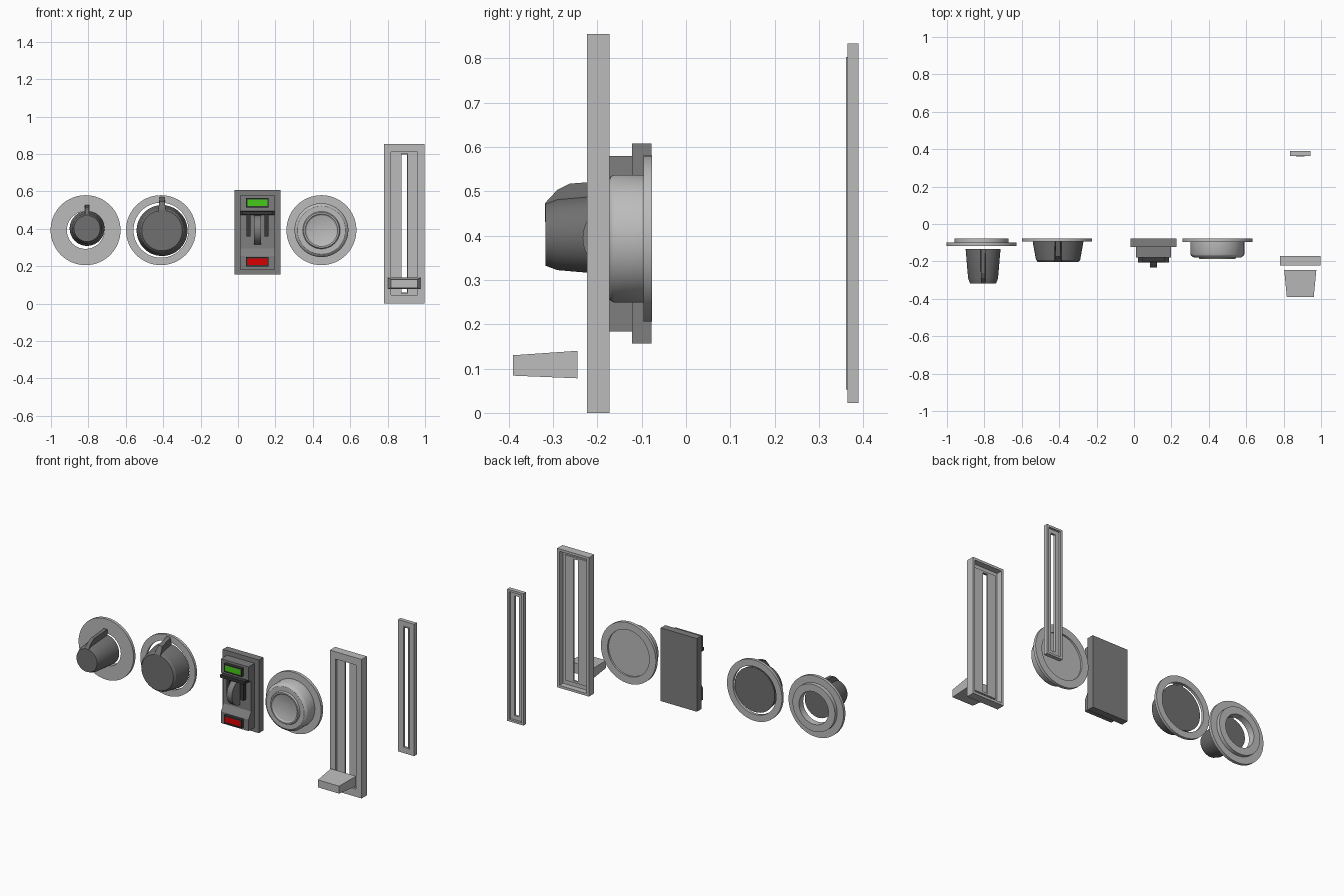
import bpy
import bmesh
from math import sin, cos, tau, pi, radians

cube = bpy.data.objects.get("Cube")
if cube:
    bpy.data.objects.remove(cube, do_unlink=True)


def material(name, r, g, b):
    m = bpy.data.materials.new(name)
    m.use_nodes = True
    m.diffuse_color = (r, g, b, 1)
    m.node_tree.nodes["Principled BSDF"].inputs["Base Color"].default_value = (r, g, b, 1)
    return m


LIGHT = material("light grey", 0.5, 0.5, 0.5)
KNOB = material("dark grey", 0.16, 0.16, 0.16)
BODY = material("mid grey", 0.21, 0.21, 0.21)
BLACK = material("charcoal", 0.04, 0.04, 0.04)
GREEN = material("green", 0.06, 0.6, 0.01)
RED = material("red", 0.7, 0.0, 0.0)

MID_Z = 0.393


def finish(name, bm, mat, smooth=False):
    bmesh.ops.recalc_face_normals(bm, faces=bm.faces)
    mesh = bpy.data.meshes.new(name)
    bm.to_mesh(mesh)
    bm.free()
    mesh.materials.append(mat)
    ob = bpy.data.objects.new(name, mesh)
    bpy.context.collection.objects.link(ob)
    if smooth:
        bpy.ops.object.select_all(action='DESELECT')
        ob.select_set(True)
        bpy.context.view_layer.objects.active = ob
        bpy.ops.object.shade_smooth_by_angle(angle=radians(30))
    return ob


def lathe(name, profile, cx, mat, cz=MID_Z, closed=False, n=64):
    """Turn (radius, y) points about the y axis; open profiles get end caps."""
    bm = bmesh.new()
    rings = [[bm.verts.new((cx + r * cos(tau * i / n), y, cz + r * sin(tau * i / n)))
              for i in range(n)] for r, y in profile]
    pairs = list(zip(rings, rings[1:]))
    if closed:
        pairs.append((rings[-1], rings[0]))
    else:
        bm.faces.new(rings[0])
        bm.faces.new(rings[-1])
    for a, b in pairs:
        for i in range(n):
            j = (i + 1) % n
            bm.faces.new((a[i], a[j], b[j], b[i]))
    return finish(name, bm, mat, True)


def prism(name, pts, cx, mat, smooth=False):
    """Side outline of (y, z, half width) points, given thickness along x."""
    bm = bmesh.new()
    left, right = ([bm.verts.new((cx + s * w, y, z)) for y, z, w in pts] for s in (1, -1))
    bm.faces.new(left)
    bm.faces.new(right)
    for i in range(len(pts)):
        j = (i + 1) % len(pts)
        bm.faces.new((left[i], left[j], right[j], right[i]))
    return finish(name, bm, mat, smooth)


def box(name, cx, w, y0, y1, z0, z1, mat):
    return prism(name, [(y0, z0, w), (y0, z1, w), (y1, z1, w), (y1, z0, w)], cx, mat)


def frame(name, cx, y0, y1, outer, inner, mat):
    """Rectangular frame; outer and inner are (half width, z low, z high)."""
    bm = bmesh.new()
    loops = []
    for (w, lo, hi), y in ((outer, y0), (outer, y1), (inner, y1), (inner, y0)):
        loops.append([bm.verts.new((cx + x, y, z))
                      for x, z in ((-w, lo), (w, lo), (w, hi), (-w, hi))])
    for k in range(4):
        a, b = loops[k], loops[(k + 1) % 4]
        for i in range(4):
            j = (i + 1) % 4
            bm.faces.new((a[i], a[j], b[j], b[i]))
    return finish(name, bm, mat)


# Small knob with stepped bezel
X = -0.815
lathe("small_knob_bezel", [(0.1, -0.118), (0.187, -0.118), (0.187, -0.1), (0.144, -0.1),
                           (0.144, -0.077), (0.1, -0.077)], X, LIGHT, closed=True)
X = -0.807
lathe("small_knob", [(0.093, -0.135), (0.092, -0.15), (0.08, -0.29), (0.07, -0.317)],
      X, KNOB, cz=0.402)
prism("small_knob_pointer", [(-0.318, 0.43, 0.012), (-0.318, 0.473, 0.012), (-0.29, 0.503, 0.011),
                             (-0.262, 0.517, 0.01), (-0.135, 0.527, 0.012),
                             (-0.135, 0.43, 0.018)], X, KNOB)

# Large knob with flat bezel
X = -0.412
lathe("large_knob_bezel", [(0.147, -0.094), (0.187, -0.094), (0.187, -0.077), (0.147, -0.077)],
      X, LIGHT, closed=True)
X = -0.406
lathe("large_knob", [(0.136, -0.088), (0.134, -0.105), (0.118, -0.192), (0.108, -0.203)],
      X, KNOB, cz=0.391)
prism("large_knob_pointer", [(-0.204, 0.44, 0.022), (-0.204, 0.503, 0.02), (-0.175, 0.545, 0.014),
                             (-0.09, 0.571, 0.013), (-0.09, 0.44, 0.025)], X, KNOB)

# Switch: back plate and stepped housing with a recessed middle
X = 0.104
box("switch_plate", X, 0.123, -0.122, -0.078, 0.157, 0.607, BODY)
housing = [(-0.122, 0.184), (-0.18, 0.184), (-0.18, 0.255), (-0.155, 0.295),
           (-0.155, 0.475), (-0.18, 0.495), (-0.18, 0.579), (-0.122, 0.579)]
prism("switch_housing", [(y, z, 0.094) for y, z in housing], X, BODY)

# Switch indicators with dark surrounds
for label, z, mat in (("green", 0.54, GREEN), ("red", 0.224, RED)):
    box(label + "_indicator", X, 0.053, -0.198, -0.178, z - 0.018, z + 0.018, mat)
    frame(label + "_surround", X, -0.2, -0.178, (0.06, z - 0.025, z + 0.025),
          (0.053, z - 0.018, z + 0.018), BLACK)

# Switch bracket and rounded toggle
box("bracket_bar", X, 0.083, -0.205, -0.155, 0.476, 0.494, BLACK)
for side, dx in (("right", -0.048), ("left", 0.048)):
    box(side + "_bracket_leg", X + dx, 0.01, -0.178, -0.15, 0.36, 0.478, BLACK)
arc = [(-0.155 - 0.078 * sin(pi * i / 24), 0.395 - 0.078 * cos(pi * i / 24), 0.018)
       for i in range(25)]
prism("toggle_lever", arc, X, BODY, True)

# Push button with flange and dished cap
X = 0.446
lathe("push_button", [(0.09, -0.088), (0.142, -0.088), (0.142, -0.077), (0.187, -0.077),
                      (0.187, -0.096), (0.144, -0.096), (0.144, -0.162), (0.14, -0.17),
                      (0.128, -0.178), (0.1, -0.178), (0.095, -0.187), (0.087, -0.187),
                      (0.08, -0.18), (0.05, -0.173), (0.02, -0.17)], X, LIGHT)

# Slide control: hollow shell, inset track and cap
X = 0.889
frame("slider_face", X, -0.223, -0.208, (0.108, 0, 0.855), (0.07, 0.047, 0.81), LIGHT)
frame("slider_shell", X, -0.208, -0.172, (0.108, 0, 0.855), (0.093, 0.015, 0.84), LIGHT)
frame("slider_track", X, -0.208, -0.198, (0.074, 0.043, 0.814), (0.016, 0.055, 0.803), LIGHT)
prism("slider_cap", [(-0.39, 0.084, 0.072), (-0.39, 0.13, 0.072), (-0.245, 0.14, 0.086),
                     (-0.245, 0.078, 0.086)], X, LIGHT)

# Separate slot insert behind the slide control
slot = (0.015, 0.06, 0.797)
frame("insert_lip", X, 0.361, 0.364, (0.022, 0.053, 0.803), slot, LIGHT)
frame("insert_base", X, 0.364, 0.376, (0.055, 0.022, 0.833), slot, LIGHT)
frame("insert_rim", X, 0.376, 0.389, (0.055, 0.022, 0.833), (0.042, 0.035, 0.82), LIGHT)
